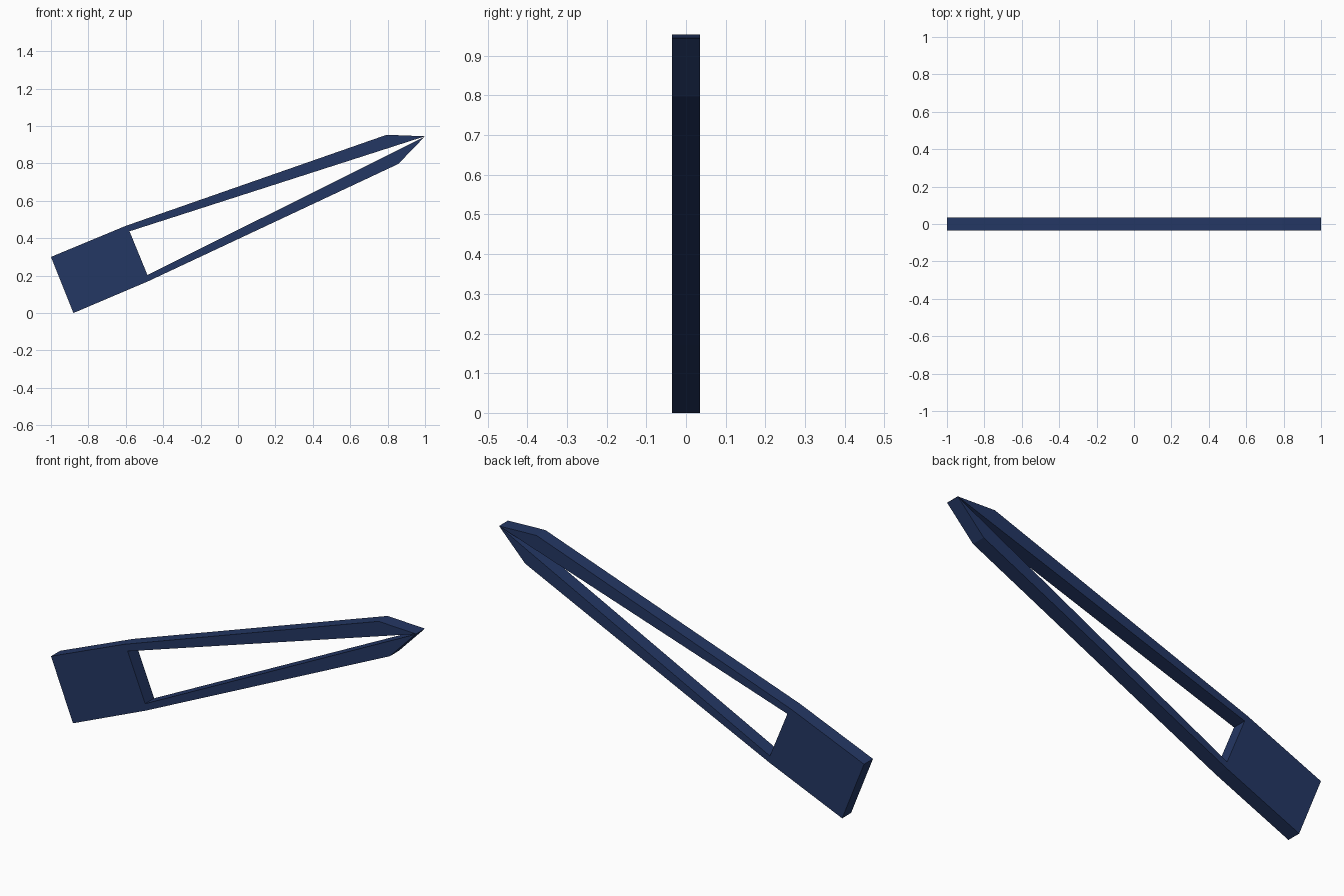
import bpy
import bmesh

cube = bpy.data.objects.get("Cube")
if cube:
    bpy.data.objects.remove(cube, do_unlink=True)

THICKNESS = 0.07

# Single dark blue finish
navy = bpy.data.materials.new("navy_blue")
navy.use_nodes = True
colour = (0.0176, 0.038, 0.127, 1.0)
navy.diffuse_color = colour
navy.node_tree.nodes["Principled BSDF"].inputs["Base Color"].default_value = colour

# Profile corners in x, z
corners = {
    "end_top": (-1.0, 0.30),
    "end_bottom": (-0.88, 0.0),
    "lower_outer": (-0.48, 0.17),
    "lower_inner": (-0.484, 0.203),
    "upper_inner": (-0.58, 0.437),
    "upper_outer": (-0.60, 0.466),
    "upper_shoulder": (0.795, 0.953),
    "lower_shoulder": (0.857, 0.797),
    "upper_tip": (1.0, 0.945),
    "lower_tip": (0.998, 0.943),
}

# Grip block and the two tapering arms share edges, so no inner walls form
parts = [
    ("end_top", "end_bottom", "lower_outer", "lower_inner", "upper_inner", "upper_outer"),
    ("upper_inner", "upper_tip", "upper_shoulder", "upper_outer"),
    ("lower_outer", "lower_shoulder", "lower_tip", "lower_inner"),
]

bm = bmesh.new()
verts = {name: bm.verts.new((x, 0, z)) for name, (x, z) in corners.items()}
for part in parts:
    bm.faces.new([verts[name] for name in part])

mesh = bpy.data.meshes.new("pointed_frame")
bm.to_mesh(mesh)
bm.free()
mesh.materials.append(navy)

frame = bpy.data.objects.new("pointed_frame", mesh)
bpy.context.collection.objects.link(frame)

# Even thickness about the centre plane
solid = frame.modifiers.new("thickness", "SOLIDIFY")
solid.thickness = THICKNESS
solid.offset = 0
